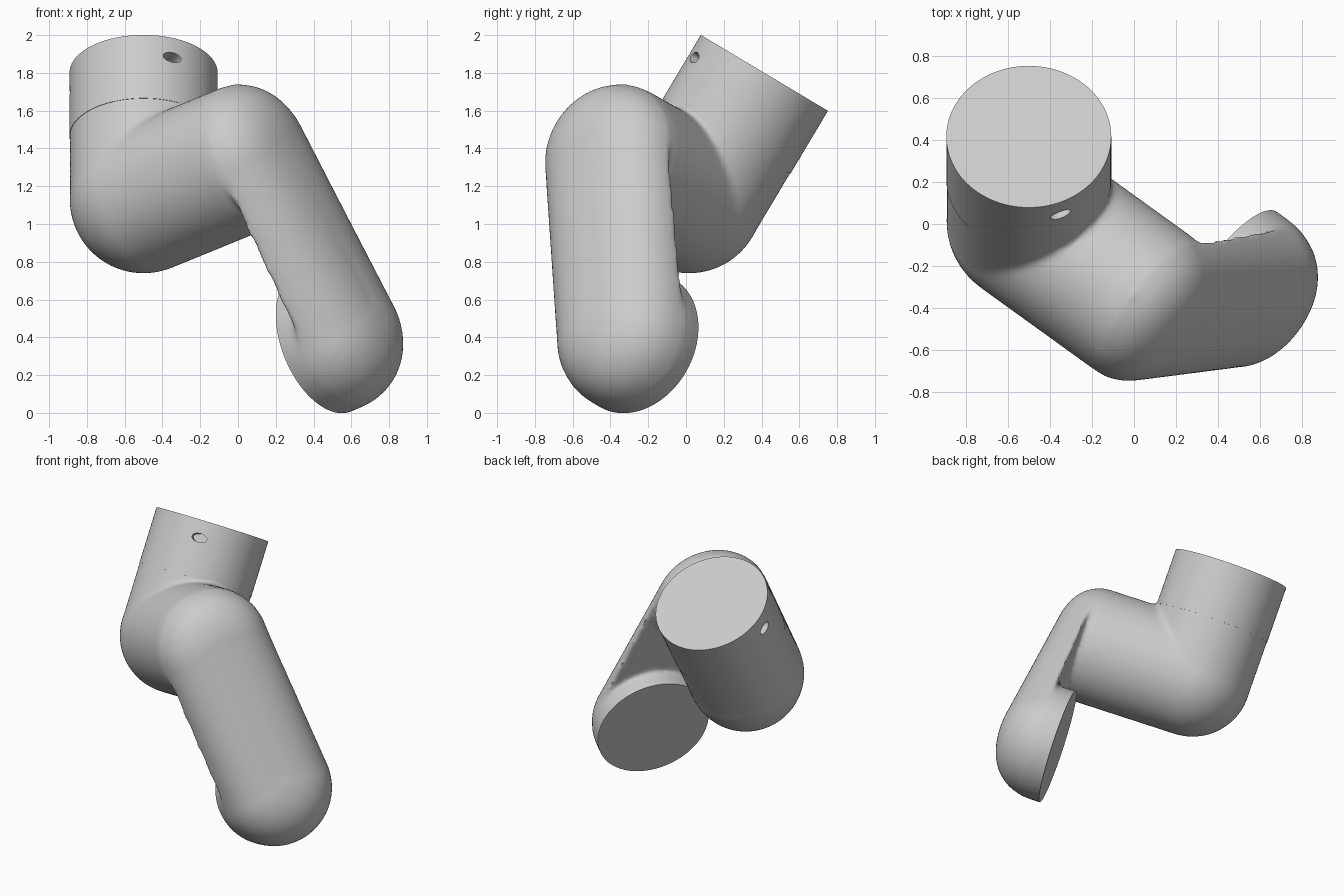
import bpy, bmesh, math
from mathutils import Vector, Matrix

if "Cube" in bpy.data.objects:
    bpy.data.objects.remove(bpy.data.objects["Cube"])

R = 0.392
# Axes: collar axis A, cross tube axis B, limb axis L, limb width W
A = Vector((0, 0.513, 0.859)).normalized()
B = Vector((0.77, -0.555, 0.315)).normalized()
CAP = Vector((-0.5, 0.415, 1.80))
ELBOW = CAP - A * 0.78
SHOULDER = ELBOW + B * 0.69
FOOT = Vector((0.496, -0.293, 0.389))
L = FOOT - SHOULDER
L = (L - B * L.dot(B)).normalized()
W = B.cross(L)
LENGTH = (FOOT - SHOULDER).dot(L)

grey = bpy.data.materials.new("light_grey")
grey.diffuse_color = (0.6, 0.6, 0.6, 1)
grey.use_nodes = True
grey.node_tree.nodes["Principled BSDF"].inputs["Base Color"].default_value = grey.diffuse_color


def make_object(name, bm):
    bmesh.ops.recalc_face_normals(bm, faces=bm.faces)
    mesh = bpy.data.meshes.new(name)
    bm.to_mesh(mesh)
    bm.free()
    mesh.materials.append(grey)
    ob = bpy.data.objects.new(name, mesh)
    bpy.context.collection.objects.link(ob)
    return ob


def tube(bm, start, end, r, sides=96):
    d = end - start
    m = Matrix.Translation((start + end) / 2) @ d.to_track_quat('Z', 'Y').to_matrix().to_4x4()
    bmesh.ops.create_cone(bm, cap_ends=True, segments=sides, radius1=r, radius2=r,
                          depth=d.length, matrix=m)


def dome(bm, l0, l1, b0, b1, floor, p=2.3, half=32, levels=20):
    """Rounded cap over a stadium outline running from l0 to l1 along the limb."""
    rings = []
    for j in range(levels):
        u = math.pi / 2 * j / levels
        rho, k = math.cos(u) ** (2 / p), math.sin(u) ** (2 / p)
        ring = []
        for i in range(2 * half):
            a = math.pi / 2 + math.pi * (i + 0.5) / half
            c = l0 if i < half else l1
            b = b0 if i < half else b1
            h = max(b * k, floor)
            ring.append(bm.verts.new(SHOULDER + L * (c + R * rho * math.cos(a))
                                     + W * (R * rho * math.sin(a)) + B * h))
        rings.append(ring)
    n = 2 * half
    for r0, r1 in zip(rings, rings[1:]):
        for i in range(n):
            bm.faces.new((r0[i], r0[(i + 1) % n], r1[(i + 1) % n], r1[i]))
    bm.faces.new(list(reversed(rings[0])))
    # close the crown with a strip between the two halves
    top = rings[-1]
    for i in range(half - 1):
        bm.faces.new((top[i], top[i + 1], top[n - 2 - i], top[n - 1 - i]))


def apply_modifiers(ob):
    bpy.ops.object.select_all(action='DESELECT')
    ob.select_set(True)
    bpy.context.view_layer.objects.active = ob
    for m in list(ob.modifiers):
        bpy.ops.object.modifier_apply(modifier=m.name)


def cut(ob, cutter):
    m = ob.modifiers.new("cut", 'BOOLEAN')
    m.operation, m.object, m.solver = 'DIFFERENCE', cutter, 'EXACT'
    apply_modifiers(ob)
    bpy.data.objects.remove(cutter)


def shade(ob):
    apply_modifiers(ob)
    bpy.ops.object.shade_smooth_by_angle(angle=math.radians(40))


# Bent arm: tubes, elbow ball, flattened limb and foot, fused with soft fillets
bm = bmesh.new()
tube(bm, ELBOW, CAP - A * 0.25, R - 0.002)
bmesh.ops.create_uvsphere(bm, u_segments=64, v_segments=32, radius=R,
                          matrix=Matrix.Translation(ELBOW))
tube(bm, ELBOW, SHOULDER + B * 0.02, R)
dome(bm, 0, 0, 0.30, 0.30, -0.02)
dome(bm, 0, LENGTH, 0.30, 0.36, 0.08)
dome(bm, LENGTH, LENGTH, 0.36, 0.36, -0.02)
tube(bm, FOOT - B * 0.25, FOOT + B * 0.02, R)
arm = make_object("bent_arm", bm)
rm = arm.modifiers.new("fuse", 'REMESH')
rm.mode, rm.voxel_size = 'VOXEL', 0.015
sm = arm.modifiers.new("fillet", 'SMOOTH')
sm.factor, sm.iterations = 0.5, 14
apply_modifiers(arm)

# Flat mounting face on the foot
bm = bmesh.new()
tube(bm, FOOT - B * 0.4, FOOT - B * 0.06, 0.5)
cut(arm, make_object("foot_cutter", bm))
shade(arm)

# Collar with flat end
bm = bmesh.new()
tube(bm, CAP - A * 0.39, CAP, R, 128)
collar = make_object("collar", bm)

# Oval screw pockets in the collar
X = Vector((1, 0, 0))
F = A.cross(X) * -1
if F.y > 0:
    F = -F
for deg in (67, 180):
    a = math.radians(deg)
    n = X * math.cos(a) + F * math.sin(a)
    t = A.cross(n)
    bm = bmesh.new()
    bmesh.ops.create_cone(bm, cap_ends=True, segments=32, radius1=1, radius2=1, depth=0.16)
    c = CAP - A * 0.12 + n * R
    m = Matrix((t * 0.052, A * 0.03, n)).transposed().to_4x4()
    bmesh.ops.transform(bm, matrix=Matrix.Translation(c) @ m, verts=bm.verts)
    cut(collar, make_object("pocket_cutter", bm))
shade(collar)
